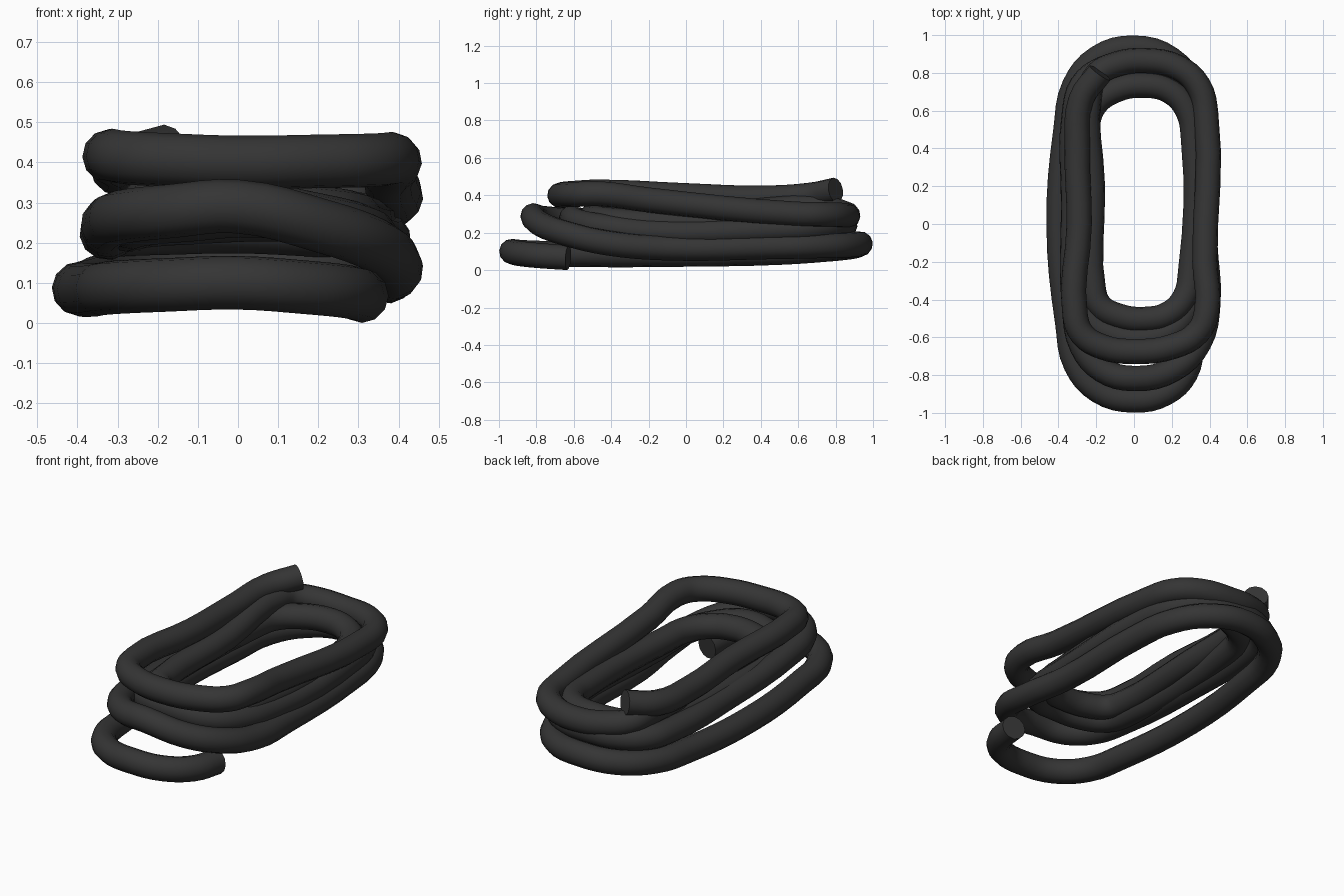
import bpy, math
from mathutils import Vector

if "Cube" in bpy.data.objects:
    bpy.data.objects.remove(bpy.data.objects["Cube"])

RADIUS = 0.067  # hose radius
ROUND = 2.2     # superellipse power of the bends

# Key points of the centre line: long sides, plus one point at each front/back turn
keys = [
    # bottom loop
    (0.31, -0.63, 0.067), (0, -0.932, 0.10), (-0.35, -0.53, 0.083),
    (-0.397, 0, 0.085), (-0.36, 0.5, 0.095), (0, 0.932, 0.14),
    (0.365, 0.45, 0.125), (0.375, -0.1, 0.118), (0.392, -0.42, 0.145),
    # middle loop, outer turn
    (0, -0.818, 0.29), (-0.315, -0.45, 0.255), (-0.32, 0.1, 0.225), (-0.315, 0.6, 0.23),
    (0, 0.85, 0.24), (0.35, 0.5, 0.215), (0.34, -0.2, 0.205),
    # middle loop, second turn
    (0.05, -0.61, 0.28), (-0.265, -0.4, 0.25), (-0.25, 0.5, 0.25),
    # inner loop
    (0.06, 0.735, 0.27), (0.315, 0.45, 0.255), (0.3, -0.25, 0.255),
    (0.06, -0.505, 0.285), (-0.215, -0.35, 0.29), (-0.22, 0.2, 0.3),
    (-0.235, 0.7, 0.335),
    # top loop
    (0.06, 0.865, 0.29), (0.38, 0.58, 0.3), (0.375, -0.2, 0.375),
    (0.385, -0.46, 0.408), (0, -0.675, 0.4), (-0.312, -0.48, 0.417),
    (-0.29, 0, 0.398), (-0.30, 0.4, 0.385), (-0.28, 0.66, 0.4),
    (-0.18, 0.80, 0.428),
]


def is_turn(p):
    return abs(p.x) < 0.1


def bend(p, q):
    """Points between a long side and a turn, on a rounded quarter."""
    centre = Vector((p.x, q.y, 0)) if is_turn(p) else Vector((q.x, p.y, 0))
    for t in (1 / 3, 2 / 3):
        a = t * math.pi / 2
        c, s = math.cos(a) ** (2 / ROUND), math.sin(a) ** (2 / ROUND)
        point = centre + (p - centre) * c + (q - centre) * s
        point.z = p.z + (q.z - p.z) * t
        yield point


keys = [Vector(k) for k in keys]
path = [keys[0]]
for p, q in zip(keys, keys[1:]):
    if is_turn(p) or is_turn(q):
        path.extend(bend(p, q))
    path.append(q)

# Hose: round tube swept along the smooth path
curve = bpy.data.curves.new("hose_coil", "CURVE")
curve.dimensions = "3D"
curve.bevel_depth = RADIUS
curve.bevel_resolution = 4
curve.resolution_u = 4
curve.use_fill_caps = True
spline = curve.splines.new("BEZIER")
spline.bezier_points.add(len(path) - 1)
for point, co in zip(spline.bezier_points, path):
    point.co = co
    point.handle_left_type = point.handle_right_type = "AUTO"
hose = bpy.data.objects.new("hose_coil", curve)
bpy.context.collection.objects.link(hose)

# Dark rubber colour
rubber = bpy.data.materials.new("dark_rubber")
rubber.diffuse_color = (0.035, 0.035, 0.035, 1)
rubber.use_nodes = True
rubber.node_tree.nodes["Principled BSDF"].inputs["Base Color"].default_value = rubber.diffuse_color
curve.materials.append(rubber)

# Turn the tube into a mesh and shade it smooth with crisp end caps
bpy.context.view_layer.objects.active = hose
hose.select_set(True)
bpy.ops.object.convert(target="MESH")
bpy.ops.object.shade_smooth_by_angle(angle=math.radians(50))
